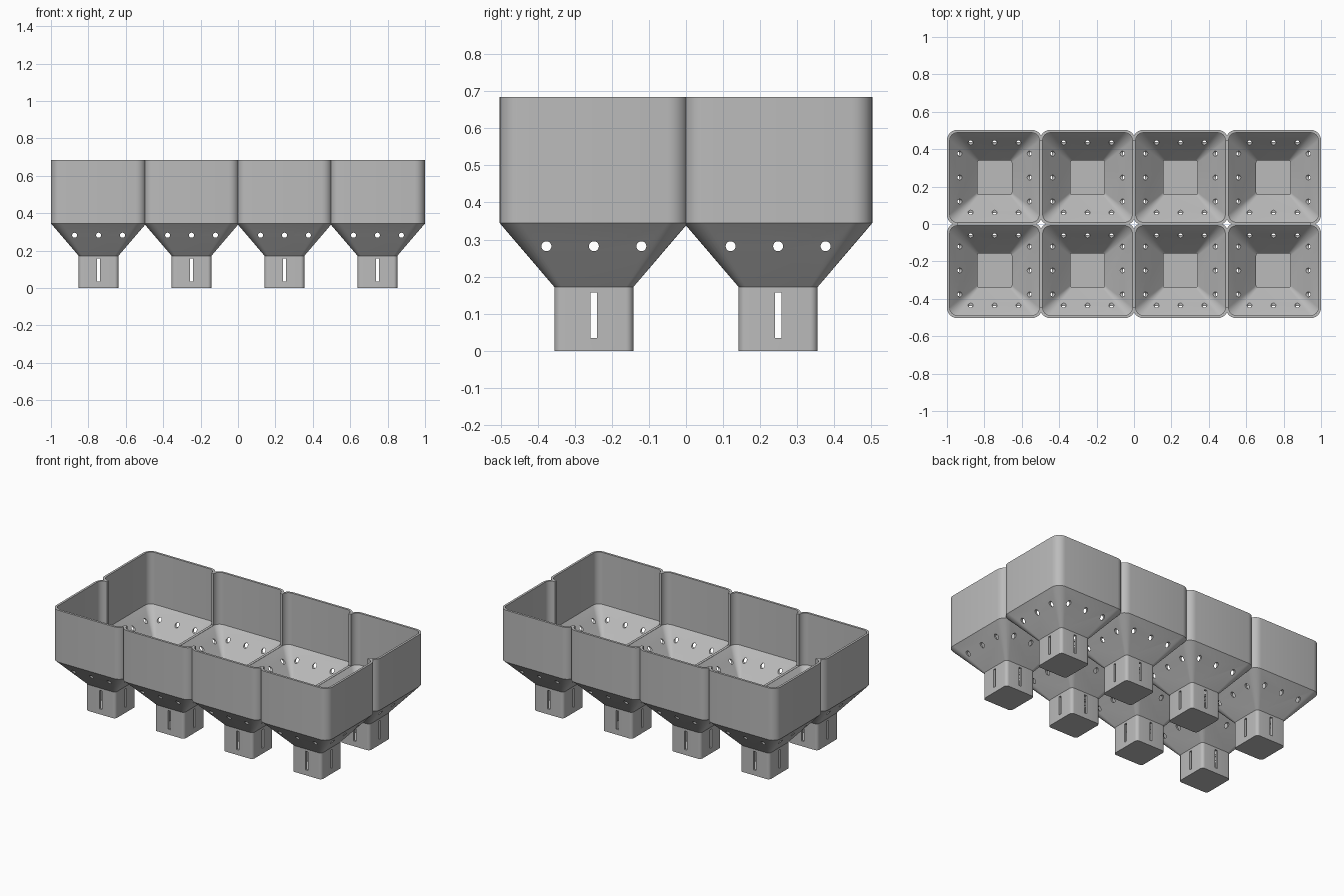
import bpy, bmesh, math
from mathutils import Matrix

cube = bpy.data.objects.get("Cube")
if cube:
    bpy.data.objects.remove(cube, do_unlink=True)

PITCH = 0.497      # spacing of the cells
HALF = 0.2545      # half width of one cell
WALL = 0.0145
Z_PIPE, Z_BOX, Z_TOP = 0.172, 0.345, 0.684
XS = [(i - 1.5) * PITCH for i in range(4)]
YS = [(j - 0.5) * PITCH for j in range(2)]
CELLS = [(x, y) for x in XS for y in YS]

grey = bpy.data.materials.new("light grey plastic")
grey.use_nodes = True
grey.diffuse_color = (0.5, 0.5, 0.5, 1)
grey.node_tree.nodes["Principled BSDF"].inputs["Base Color"].default_value = (0.5, 0.5, 0.5, 1)


def new_object(name, bm):
    bmesh.ops.recalc_face_normals(bm, faces=bm.faces)
    mesh = bpy.data.meshes.new(name)
    bm.to_mesh(mesh)
    bm.free()
    ob = bpy.data.objects.new(name, mesh)
    bpy.context.scene.collection.objects.link(ob)
    mesh.materials.append(grey)
    return ob


def rounded_square(half, radius, steps=6):
    pts = []
    for q in range(4):
        mid = math.pi / 4 + q * math.pi / 2
        cx = math.copysign(half - radius, math.cos(mid))
        cy = math.copysign(half - radius, math.sin(mid))
        for s in range(steps + 1):
            a = (q + s / steps) * math.pi / 2
            pts.append((cx + radius * math.cos(a), cy + radius * math.sin(a)))
    return pts


def add_loft(bm, centre, sections):
    """Closed skin through rounded squares given as (half width, radius, height)."""
    rings = [[bm.verts.new((centre[0] + x, centre[1] + y, z)) for x, y in rounded_square(h, r)]
             for h, r, z in sections]
    for low, high in zip(rings, rings[1:]):
        for i in range(len(low)):
            k = (i + 1) % len(low)
            bm.faces.new((low[i], low[k], high[k], high[i]))
    bm.faces.new(rings[0][::-1])
    bm.faces.new(rings[-1])


def add_box(bm, centre, size):
    bmesh.ops.create_cube(bm, size=1, matrix=Matrix.Translation(centre) @ Matrix.Diagonal((*size, 1)))


def boolean(target, bm, operation):
    cutter = new_object("cutter", bm)
    cutter.hide_render = True
    mod = target.modifiers.new("shape", 'BOOLEAN')
    mod.operation, mod.solver, mod.object = operation, 'MANIFOLD', cutter
    bpy.context.view_layer.objects.active = target
    bpy.ops.object.modifier_apply(modifier=mod.name)
    bpy.data.objects.remove(cutter, do_unlink=True)


# Outer shells: foot, funnel and box of each cell, joined into one body
outer = [(0.1065, 0.02, 0), (0.1065, 0.02, Z_PIPE), (HALF, 0.055, Z_BOX), (HALF, 0.055, Z_TOP)]
tray = None
for cell in CELLS:
    bm = bmesh.new()
    add_loft(bm, cell, outer)
    if tray is None:
        tray = new_object("planting_tray", bm)
    else:
        boolean(tray, bm, 'UNION')

# Hollow out every cell
inner_half, inner_r = HALF - WALL, 0.042
inner = [(0.092, 0.012, WALL), (0.092, 0.012, Z_PIPE),
         (inner_half, inner_r, Z_BOX), (inner_half, inner_r, Z_TOP + 0.1)]
bm = bmesh.new()
for cell in CELLS:
    add_loft(bm, cell, inner)
boolean(tray, bm, 'DIFFERENCE')

# Open the upper space across all cells, leaving low ridges between them
bm = bmesh.new()
reach = 2 * (inner_half - inner_r)
add_box(bm, (0, 0, Z_BOX + 0.201), (3 * PITCH + reach, PITCH + reach, 0.4))
boolean(tray, bm, 'DIFFERENCE')

# Drain holes in the funnels and slots in the feet, running along x then along y
for axis, centres in ((0, YS), (1, XS)):
    bm = bmesh.new()
    for c in centres:
        for offset in (-0.128, 0, 0.128):
            place = Matrix.Translation((0, c + offset, 0.282) if axis == 0 else (c + offset, 0, 0.282))
            turn = Matrix.Rotation(math.pi / 2, 4, 'Y' if axis == 0 else 'X')
            bmesh.ops.create_cone(bm, cap_ends=True, segments=20, radius1=0.0135, radius2=0.0135,
                                  depth=3, matrix=place @ turn)
        if axis == 0:
            add_box(bm, (0, c, 0.096), (3, 0.018, 0.122))
        else:
            add_box(bm, (c, 0, 0.096), (0.018, 3, 0.122))
    boolean(tray, bm, 'DIFFERENCE')

# Smooth rounded corners, sharp edges
bpy.ops.object.select_all(action='DESELECT')
tray.select_set(True)
bpy.context.view_layer.objects.active = tray
bpy.ops.object.shade_smooth_by_angle(angle=math.radians(30))
